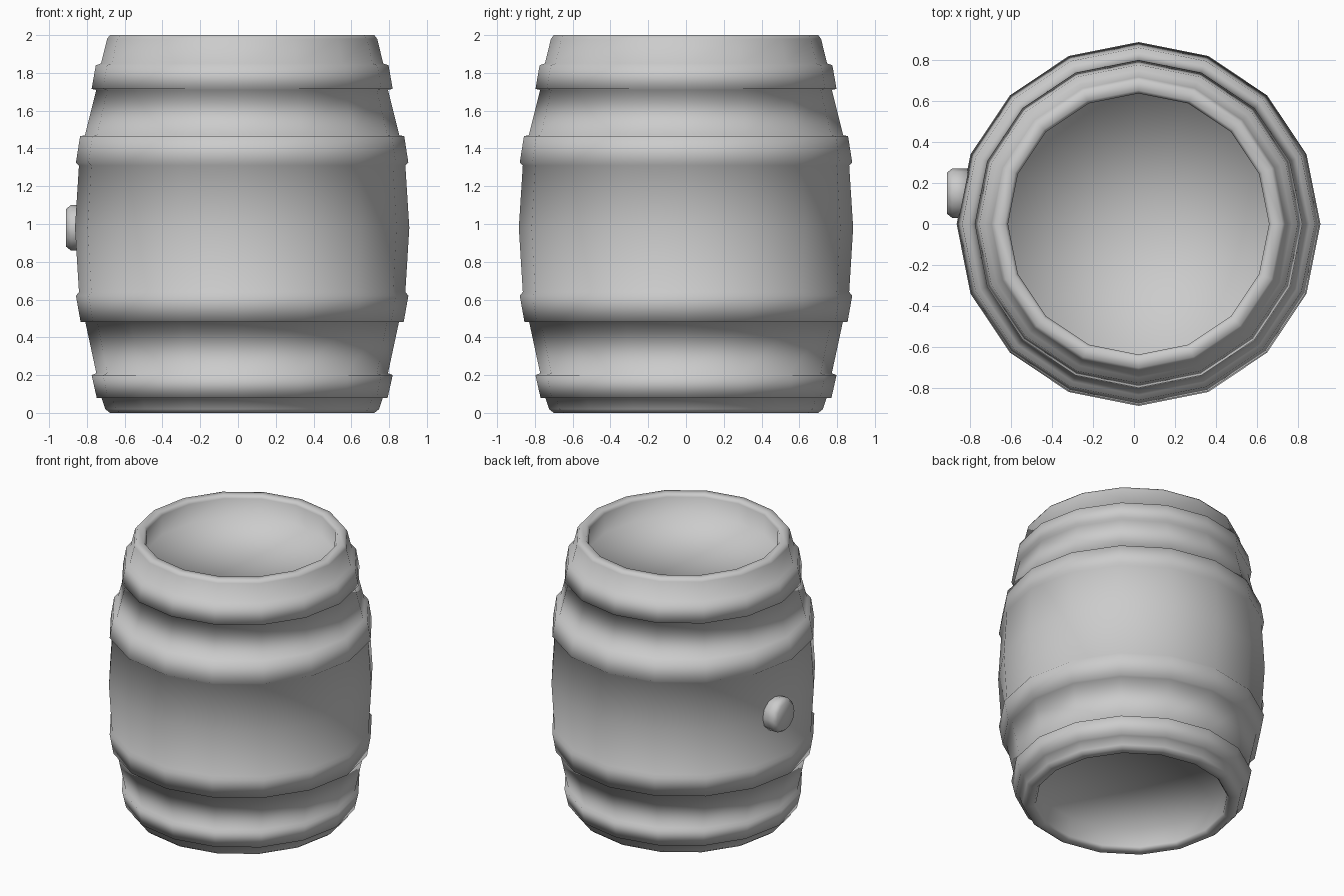
import bpy
import bmesh
from math import cos, sin, tau
from mathutils import Matrix, Vector

cube = bpy.data.objects.get("Cube")
if cube:
    bpy.data.objects.remove(cube)

grey = bpy.data.materials.new("plain_grey")
grey.use_nodes = True
grey.diffuse_color = (0.6, 0.6, 0.6, 1)
grey.node_tree.nodes["Principled BSDF"].inputs["Base Color"].default_value = (0.6, 0.6, 0.6, 1)


def lathe(name, profile, sides, matrix):
    """Spin (radius, height) points around z; a zero radius closes the end with a fan."""
    bm = bmesh.new()
    rings = []
    for r, z in profile:
        if r == 0:
            rings.append([bm.verts.new((0, 0, z))] * sides)
        else:
            rings.append([bm.verts.new((r * cos(tau * i / sides), r * sin(tau * i / sides), z))
                          for i in range(sides)])
    for low, high in zip(rings, rings[1:]):
        for i in range(sides):
            j = (i + 1) % sides
            corners = dict.fromkeys((low[i], low[j], high[j], high[i]))
            bm.faces.new(list(corners))
    bmesh.ops.recalc_face_normals(bm, faces=bm.faces)
    for face in bm.faces:
        face.smooth = True
    mesh = bpy.data.meshes.new(name)
    bm.to_mesh(mesh)
    bm.free()
    mesh.materials.append(grey)
    obj = bpy.data.objects.new(name, mesh)
    obj.matrix_world = matrix
    bpy.context.collection.objects.link(obj)
    return obj


# Barrel: recessed ends, bevelled rims, four raised hoops and a bulging belly
barrel_profile = [
    (0, 0.16), (0.635, 0.16), (0.635, 0.02), (0.65, 0), (0.70, 0), (0.725, 0.02),
    (0.745, 0.08), (0.77, 0.08), (0.797, 0.20), (0.772, 0.21),
    (0.83, 0.48), (0.855, 0.48), (0.88, 0.62), (0.864, 0.64),
    (0.885, 0.98),
    (0.864, 1.31), (0.88, 1.325), (0.858, 1.465), (0.832, 1.47),
    (0.772, 1.71), (0.797, 1.715), (0.775, 1.84), (0.747, 1.85),
    (0.715, 1.98), (0.70, 2.0), (0.65, 2.0), (0.635, 1.98), (0.635, 1.84), (0, 1.84),
]
lathe("barrel", barrel_profile, 16, Matrix.Translation((0.022, 0, 0)))

# Bung: short plug sticking out of the side
bung_profile = [(0, 0), (0.12, 0), (0.12, 0.085), (0.1, 0.11), (0, 0.11)]
outward = Vector((-1, 0, 0)).to_track_quat("Z", "Y").to_matrix().to_4x4()
lathe("bung", bung_profile, 12, Matrix.Translation((-0.8, 0.15, 0.98)) @ outward)
